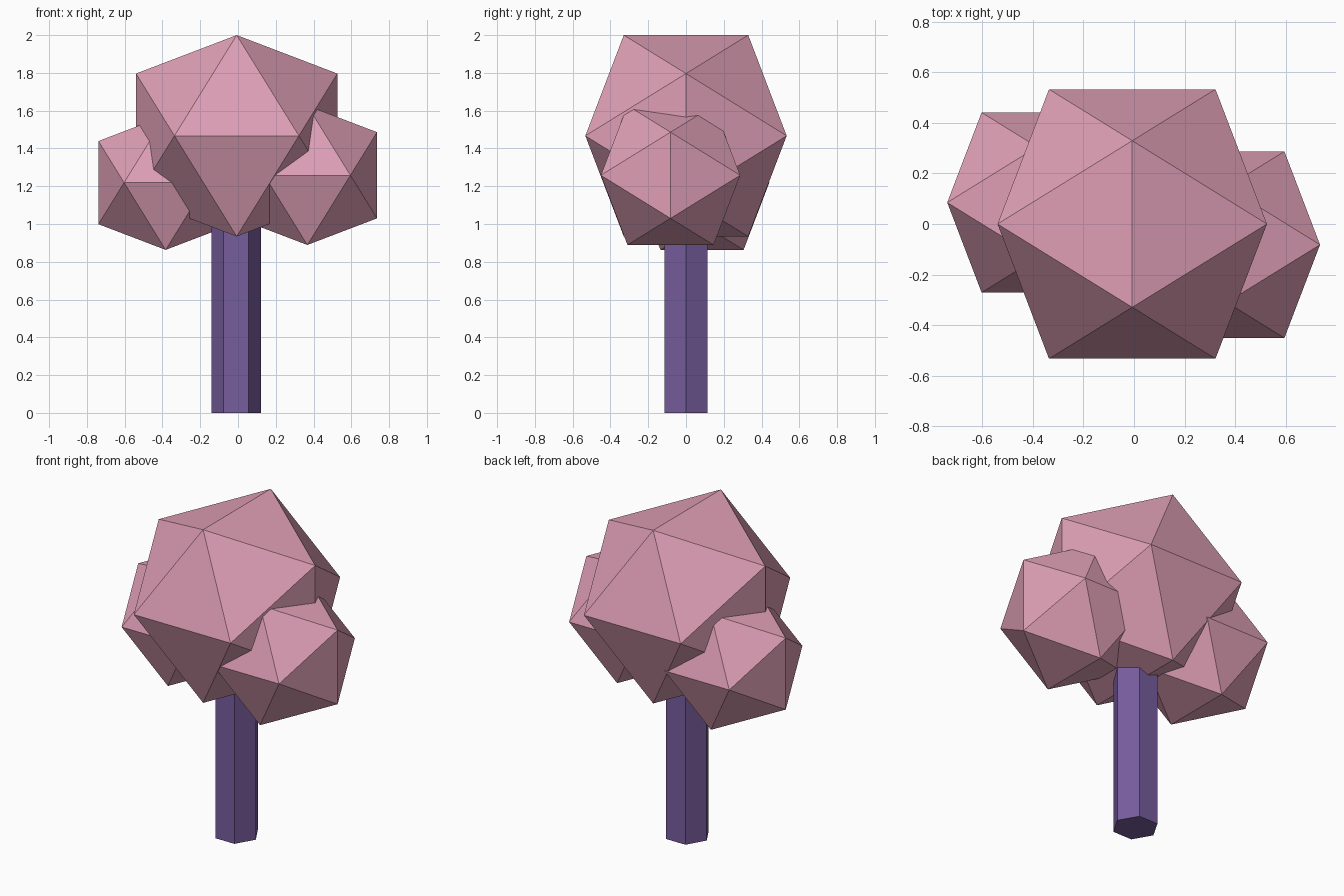
import bpy
import bmesh
from math import sqrt
from mathutils import Vector

cube = bpy.data.objects.get("Cube")
if cube:
    bpy.data.objects.remove(cube, do_unlink=True)

GOLDEN = (1 + sqrt(5)) / 2


def make_material(name, color):
    mat = bpy.data.materials.new(name)
    mat.use_nodes = True
    mat.diffuse_color = color
    mat.node_tree.nodes["Principled BSDF"].inputs["Base Color"].default_value = color
    return mat


def finish(bm, name, location, mat):
    bmesh.ops.recalc_face_normals(bm, faces=bm.faces[:])
    mesh = bpy.data.meshes.new(name)
    bm.to_mesh(mesh)
    bm.free()
    mesh.materials.append(mat)
    obj = bpy.data.objects.new(name, mesh)
    obj.location = location
    bpy.context.collection.objects.link(obj)
    return obj


def foliage_clump(name, location, half_height, mat):
    """Icosahedron: the hull of three crossed golden rectangles."""
    long, short = half_height, half_height / GOLDEN
    bm = bmesh.new()
    for s in (-1, 1):
        for t in (-1, 1):
            for corner in ((0, s * short, t * long),
                           (s * short, t * long, 0),
                           (t * long, 0, s * short)):
                bm.verts.new(Vector(corner))
    bmesh.ops.convex_hull(bm, input=bm.verts[:])
    return finish(bm, name, location, mat)


def trunk(name, location, radius, height, mat):
    """Six-sided post standing on its base."""
    bm = bmesh.new()
    ring = bmesh.ops.create_circle(bm, cap_ends=True, segments=6, radius=radius)
    # Turn the hexagon so that its corners point sideways
    for v, k in zip(ring["verts"], range(6)):
        v.co.x, v.co.y = v.co.y, v.co.x
    top = bmesh.ops.extrude_face_region(bm, geom=bm.faces[:])
    moved = [g for g in top["geom"] if isinstance(g, bmesh.types.BMVert)]
    bmesh.ops.translate(bm, verts=moved, vec=(0, 0, height))
    # Close the base if the extrusion left it open
    edges = [e for e in bm.edges if e.is_boundary]
    if edges:
        bmesh.ops.holes_fill(bm, edges=edges)
    return finish(bm, name, location, mat)


pink = make_material("blossom pink", (0.73, 0.345, 0.46, 1))
purple = make_material("bark purple", (0.185, 0.11, 0.34, 1))

# Crown, two side clumps and the trunk
foliage_clump("crown", (-0.007, 0, 1.467), 0.533, pink)
foliage_clump("right_clump", (-0.383, 0.085, 1.219), 0.356, pink)
foliage_clump("left_clump", (0.367, -0.082, 1.258), 0.369, pink)
trunk("trunk", (-0.01, 0, 0), 0.131, 1.2, purple)
